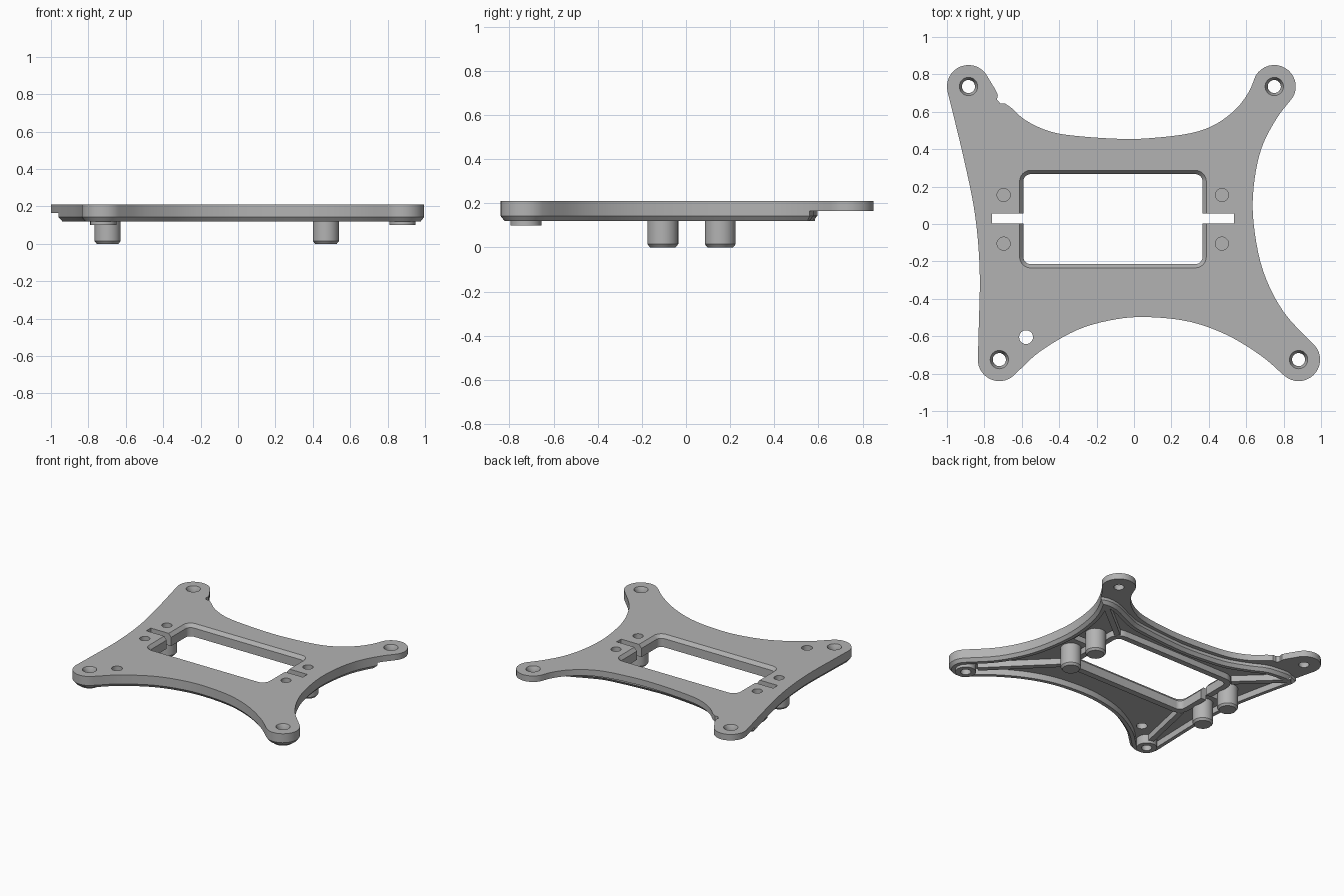
import bpy, bmesh
from math import sin, cos, radians, pi
from mathutils import Vector

cube = bpy.data.objects.get("Cube")
if cube:
    bpy.data.objects.remove(cube)

TOP, UNDER, LOW = 0.21, 0.165, 0.12
EAR = 0.115

grey = bpy.data.materials.new("plain grey")
grey.use_nodes = True
grey.diffuse_color = (0.45, 0.45, 0.45, 1)
grey.node_tree.nodes["Principled BSDF"].inputs["Base Color"].default_value = (0.45, 0.45, 0.45, 1)


# ---------- 2D helpers ----------
def arc(c, r, a0, a1, n=16):
    angles = [radians(a0 + (a1 - a0) * i / n) for i in range(n + 1)]
    return [Vector((c[0] + r * cos(a), c[1] + r * sin(a))) for a in angles]


def circle(c, r, n=32):
    return arc(c, r, 0, 360, n)[:-1]


def rounded_rect(x0, x1, y0, y1, r):
    pts = []
    for c, a in (((x1 - r, y1 - r), 0), ((x0 + r, y1 - r), 90),
                 ((x0 + r, y0 + r), 180), ((x1 - r, y0 + r), 270)):
        pts += arc(c, r, a, a + 90, 6)
    return pts


def spline(points, steps=5):
    """Smooth curve through the points, without its two end points."""
    p = [Vector(q) for q in points]
    p = [p[0] * 2 - p[1]] + p + [p[-1] * 2 - p[-2]]
    out = []
    for a, b, c, d in zip(p, p[1:], p[2:], p[3:]):
        for i in range(steps):
            t = i / steps
            out.append(0.5 * (2 * b + (c - a) * t + (2 * a - 5 * b + 4 * c - d) * t * t
                              + (3 * b - a - 3 * c + d) * t ** 3))
    return out[1:]


# ---------- mesh helpers ----------
def make(name, bm):
    bmesh.ops.recalc_face_normals(bm, faces=bm.faces)
    mesh = bpy.data.meshes.new(name)
    bm.to_mesh(mesh)
    bm.free()
    mesh.materials.append(grey)
    ob = bpy.data.objects.new(name, mesh)
    bpy.context.scene.collection.objects.link(ob)
    return ob


def bridge(bm, a, b):
    n = len(a)
    for i in range(n):
        j = (i + 1) % n
        bm.faces.new((a[i], a[j], b[j], b[i]))


def loft(name, *levels):
    """Closed solid through (loop, z) levels from bottom to top."""
    bm = bmesh.new()
    rings = [[bm.verts.new((p[0], p[1], z)) for p in loop] for loop, z in levels]
    for a, b in zip(rings, rings[1:]):
        bridge(bm, a, b)
    bm.faces.new(rings[0])
    bm.faces.new(rings[-1])
    return make(name, bm)


def sweep_closed(name, path, profile):
    """Sweep an (inset, z) profile along a counter-clockwise loop."""
    bm = bmesh.new()
    rings = []
    for i, p in enumerate(path):
        d0 = (p - path[i - 1]).normalized()
        d1 = (path[(i + 1) % len(path)] - p).normalized()
        t = (d0 + d1).normalized()
        inward = Vector((-t.y, t.x)) / max(t.dot(d1), 0.6)
        rings.append([bm.verts.new((*(p + inward * s), z)) for s, z in profile])
    for i, ring in enumerate(rings):
        bridge(bm, rings[i - 1], ring)
    return make(name, bm)


def bar(name, start, end, width, z0, z1):
    a, b = Vector(start), Vector(end)
    d = (b - a).normalized()
    side = Vector((-d.y, d.x)) * width / 2
    loop = [a - side, b - side, b + side, a + side]
    return loft(name, (loop, z0), (loop, z1))


def cut(ob, cutters):
    for c in cutters:
        m = ob.modifiers.new("cut", "BOOLEAN")
        m.operation, m.solver, m.object = "DIFFERENCE", "EXACT", c
    bpy.context.view_layer.update()
    done = ob.evaluated_get(bpy.context.evaluated_depsgraph_get())
    mesh = bpy.data.meshes.new_from_object(done)
    ob.modifiers.clear()
    ob.data = mesh


# ---------- outline: four round ears joined by hollow curves ----------
ears = {"back_right": (-0.885, 0.735), "front_right": (-0.72, -0.725),
        "front_left": (0.88, -0.725), "back_left": (0.75, 0.735)}
ear_br = arc(ears["back_right"], EAR, 25, 195)
ear_fr = arc(ears["front_right"], EAR, 180, 320)
ear_fl = arc(ears["front_left"], EAR, 227, 400)
ear_bl = arc(ears["back_left"], EAR, -30, 150)

right_edge = spline([ear_br[-1], (-0.91, 0.35), (-0.85, 0.05), (-0.825, -0.25),
                     (-0.83, -0.55), ear_fr[0]])
front_edge = spline([ear_fr[-1], (-0.5, -0.68), (-0.3, -0.565), (-0.1, -0.51), (0.08, -0.498),
                     (0.3, -0.523), (0.5, -0.595), (0.68, -0.705), ear_fl[0]])
left_edge = spline([ear_fl[-1], (0.8, -0.47), (0.69, -0.25), (0.64, 0),
                    (0.64, 0.2), (0.68, 0.4), (0.76, 0.56), ear_bl[0]])
back_edge = spline([ear_bl[-1], (0.61, 0.7), (0.54, 0.61), (0.43, 0.53), (0.3, 0.485),
                    (0.1, 0.46), (-0.07, 0.455), (-0.3, 0.47), (-0.45, 0.495),
                    (-0.58, 0.555), (-0.67, 0.635)])
notch = [Vector(p) for p in ((-0.69, 0.645), (-0.715, 0.645), (-0.733, 0.665),
                             (-0.728, 0.69), (-0.745, 0.725))]
outline = (right_edge + ear_fr + front_edge + ear_fl + left_edge + ear_bl
           + back_edge + notch + ear_br)

plate = loft("top_plate", (outline, UNDER), (outline, TOP))

# ---------- stiffening skirt under the plate, short of the back ears ----------
back_wall = spline([(0.755, 0.575), (0.62, 0.57), (0.43, 0.49), (0.3, 0.455), (-0.07, 0.425),
                    (-0.3, 0.44), (-0.45, 0.465), (-0.6, 0.525), (-0.72, 0.58), (-0.94, 0.6)], 3)
skirt_path = ([p for p in right_edge if p.y < 0.59] + ear_fr + front_edge + ear_fl
              + [p for p in left_edge if p.y < 0.57] + back_wall)
skirt = sweep_closed("edge_skirt", skirt_path,
                     [(0, UNDER + 0.01), (0, 0.143), (0.018, LOW), (0.045, LOW),
                      (0.045, UNDER + 0.01)])

# ---------- window frame and diagonal ribs ----------
frame_loop = rounded_rect(-0.635, 0.41, -0.26, 0.31, 0.08)
frame = loft("window_frame", (frame_loop, LOW), (frame_loop, UNDER + 0.01))
for name, start, end in (("front_left", (0.39, -0.24), (0.82, -0.67)),
                         ("front_right", (-0.615, -0.24), (-0.705, -0.66)),
                         ("back_left", (0.39, 0.29), (0.70, 0.54)),
                         ("back_right", (-0.615, 0.29), (-0.91, 0.57))):
    bar(name + "_rib", start, end, 0.04, LOW, UNDER + 0.01)

# ---------- bosses under the front ears ----------
bosses = [loft(n + "_boss", (circle(ears[n], 0.07), 0.1), (circle(ears[n], 0.07), UNDER + 0.01))
          for n in ("front_left", "front_right")]

# ---------- locating posts ----------
post_spots = [(x, y) for x in (-0.697, 0.47) for y in (-0.105, 0.155)]
posts = [loft("locating_post", (circle(c, 0.058), 0), (circle(c, 0.07), 0.015),
              (circle(c, 0.07), UNDER + 0.01)) for c in post_spots]

# ---------- cutters ----------
screw_cuts = [loft("screw_cutter", (circle(c, 0.035), 0), (circle(c, 0.035), 0.18),
                   (circle(c, 0.049), TOP), (circle(c, 0.049), 0.3)) for c in ears.values()]
pin_cuts = [loft("pin_cutter", (circle(c, 0.035), 0.15), (circle(c, 0.035), 0.3))
            for c in post_spots]
extra = circle((-0.577, -0.605), 0.037)
extra_cut = loft("extra_hole_cutter", (extra, 0), (extra, 0.3))
inner = rounded_rect(-0.592, 0.367, -0.215, 0.267, 0.04)
outer = rounded_rect(-0.612, 0.387, -0.235, 0.287, 0.06)
window_cut = loft("window_cutter", (inner, 0), (inner, 0.185), (outer, TOP), (outer, 0.3))
slot_cut = bar("slot_cutter", (-0.76, 0.029), (0.535, 0.029), 0.053, -0.1, 0.4)

cut(plate, screw_cuts + pin_cuts + [extra_cut, window_cut, slot_cut])
cut(frame, pin_cuts + [window_cut, slot_cut])
cut(skirt, screw_cuts)
for part in bosses:
    cut(part, screw_cuts)
for part in posts:
    cut(part, pin_cuts)
for c in screw_cuts + pin_cuts + [extra_cut, window_cut, slot_cut]:
    bpy.data.objects.remove(c)

# ---------- smooth curves, sharp edges ----------
for ob in bpy.context.scene.objects:
    if ob.type == "MESH":
        for f in ob.data.polygons:
            f.use_smooth = True
        ob.data.set_sharp_from_angle(angle=radians(30))
